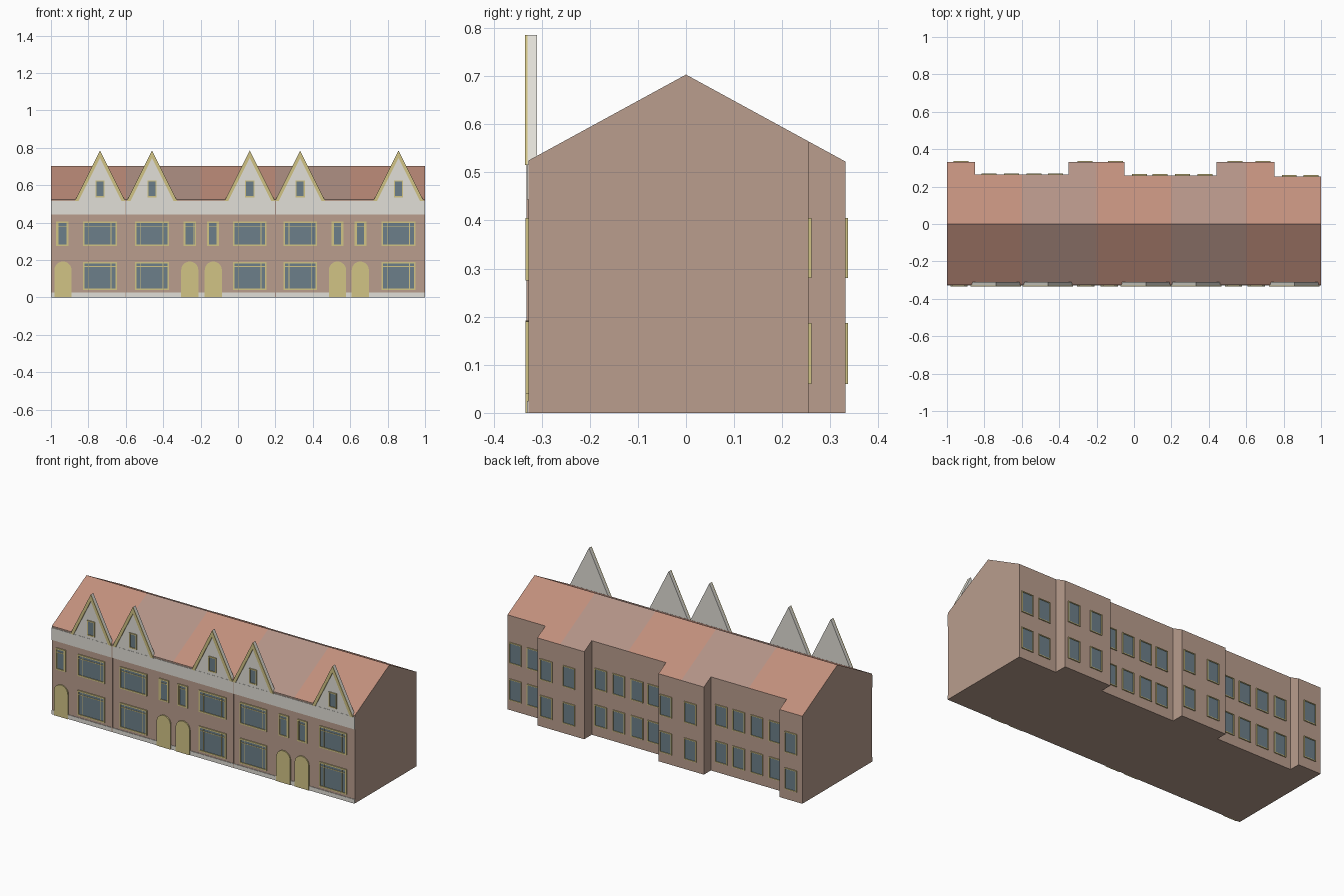
import bpy, bmesh, math
from mathutils import Vector

if "Cube" in bpy.data.objects:
    bpy.data.objects.remove(bpy.data.objects["Cube"])


def material(name, r, g, b):
    m = bpy.data.materials.new(name)
    m.diffuse_color = [(c / 255) ** 2.2 for c in (r, g, b)] + [1]
    m.use_nodes = True
    m.node_tree.nodes["Principled BSDF"].inputs["Base Color"].default_value = m.diffuse_color
    return m


BRICK = material("brick", 184, 156, 140)
ROOF_A = material("clay_tile", 192, 142, 124)
ROOF_B = material("weathered_tile", 178, 146, 134)
WHITE = material("render_white", 224, 222, 214)
YELLOW = material("cream_paint", 208, 194, 132)
GLASS = material("glass", 108, 126, 136)

FRONT, BACK = -0.327, 0.331
EAVES_DROP, RIDGE = 0.18 / 0.33, 0.703


def finish(name, bm, *mats):
    bmesh.ops.recalc_face_normals(bm, faces=bm.faces)
    me = bpy.data.meshes.new(name)
    bm.to_mesh(me)
    bm.free()
    ob = bpy.data.objects.new(name, me)
    bpy.context.collection.objects.link(ob)
    for m in mats:
        me.materials.append(m)
    return ob


def add_plate(bm, pts, y0, y1):
    """Extrude an outline in the XZ plane from y0 to y1."""
    f = bm.faces.new([bm.verts.new((x, y0, z)) for x, z in pts])
    ext = bmesh.ops.extrude_face_region(bm, geom=[f])["geom"]
    bmesh.ops.translate(bm, vec=(0, y1 - y0, 0),
                        verts=[v for v in ext if isinstance(v, bmesh.types.BMVert)])


def add_rect(bm, x0, x1, z0, z1, y0, y1):
    add_plate(bm, [(x0, z0), (x1, z0), (x1, z1), (x0, z1)], y0, y1)


def plate(name, pts, y0, y1, mat):
    bm = bmesh.new()
    add_plate(bm, pts, y0, y1)
    return finish(name, bm, mat)


def rect(name, x0, x1, z0, z1, y0, y1, mat):
    return plate(name, [(x0, z0), (x1, z0), (x1, z1), (x0, z1)], y0, y1, mat)


def window(name, cx, w, z0, z1, wall, out, t, bars=False):
    """Glass pane and raised frame; out is -1 for front and +1 for back."""
    x0, x1 = cx - w / 2, cx + w / 2
    rect(name + "_glass", x0 + t / 2, x1 - t / 2, z0 + t / 2, z1 - t / 2,
         wall - out * 0.002, wall + out * 0.002, GLASS)
    bm = bmesh.new()
    a, b = wall - out * 0.002, wall + out * 0.006
    add_rect(bm, x0, x0 + t, z0, z1, a, b)
    add_rect(bm, x1 - t, x1, z0, z1, a, b)
    add_rect(bm, x0 + t, x1 - t, z0, z0 + t, a, b)
    add_rect(bm, x0 + t, x1 - t, z1 - t, z1, a, b)
    if bars:  # slim mullions and transom
        c = wall + out * 0.004
        for u in (0.17, 0.83):
            x = x0 + u * w
            add_rect(bm, x - 0.002, x + 0.002, z0 + t, z1 - t, a, c)
        zt = z1 - 0.025
        add_rect(bm, x0 + t, x1 - t, zt - 0.002, zt + 0.002, a, c)
    finish(name + "_frame", bm, YELLOW)


# Terrace body: stepped footprint raised and cut by the two roof slopes
bays = [(-1, -0.85, BACK), (-0.85, -0.35, 0.265), (-0.35, -0.05, BACK),
        (-0.05, 0.44, 0.26), (0.44, 0.75, BACK), (0.75, 1, 0.255)]
outline = [(1, FRONT), (-1, FRONT)]
for x0, x1, y in bays:
    outline += [(x0, y), (x1, y)]
bm = bmesh.new()
base = bm.faces.new([bm.verts.new((x, y, 0)) for x, y in outline])
ext = bmesh.ops.extrude_face_region(bm, geom=[base])["geom"]
bmesh.ops.translate(bm, vec=(0, 0, 1.2), verts=[v for v in ext if isinstance(v, bmesh.types.BMVert)])
for side in (-1, 1):
    cut = bmesh.ops.bisect_plane(bm, geom=bm.verts[:] + bm.edges[:] + bm.faces[:],
                                 plane_co=(0, 0, RIDGE), plane_no=(0, side * EAVES_DROP, 1),
                                 clear_outer=True)["geom_cut"]
    bmesh.ops.contextual_create(bm, geom=[e for e in cut if isinstance(e, bmesh.types.BMEdge)])
bmesh.ops.recalc_face_normals(bm, faces=bm.faces)
# Divide the roof into five houses and tint alternate ones
for x in (-0.6, -0.2, 0.2, 0.6):
    top = [f for f in bm.faces if f.normal.z > 0.3]
    geom = list({g for f in top for g in list(f.verts) + list(f.edges)}) + top
    bmesh.ops.bisect_plane(bm, geom=geom, plane_co=(x, 0, 0), plane_no=(1, 0, 0))
bm.normal_update()
for f in bm.faces:
    if f.normal.z > 0.3:
        xs = [v.co.x for v in f.verts]
        house = math.floor(((min(xs) + max(xs)) / 2 + 1) / 0.4)
        f.material_index = 1 + house % 2
finish("terrace_body", bm, BRICK, ROOF_A, ROOF_B)

# White plinth and eaves band, with joints between house pairs
rect("plinth", -1, 1, 0, 0.025, FRONT, FRONT - 0.003, WHITE)
rect("eaves_band", -1, 1, 0.443, 0.516, FRONT + 0.002, FRONT - 0.003, WHITE)
for x in (-0.6, 0.2):
    rect("party_joint", x - 0.002, x + 0.002, 0, 0.516, FRONT, FRONT - 0.0045, BRICK)

# Front gables with bargeboards and attic windows
HW, GZ, GH, T = 0.135, 0.515, 0.27, 0.02
for cx in (-0.738, -0.46, 0.063, 0.332, 0.858):
    plate("gable", [(cx - HW, GZ), (cx + HW, GZ), (cx, GZ + GH)], -0.329, -0.31, WHITE)
    k = GH / HW * T
    plate("bargeboard", [(cx - HW, GZ), (cx, GZ + GH), (cx + HW, GZ),
                         (cx + HW - T, GZ), (cx, GZ + GH - k), (cx - HW + T, GZ)],
          -0.335, -0.329, YELLOW)
    window("attic_window", cx, 0.05, 0.535, 0.625, -0.329, -1, 0.006)

# Front windows: wide ones on both floors, narrow ones above the doors
for cx in (-0.738, -0.46, 0.063, 0.332, 0.858):
    for z0, z1 in ((0.04, 0.19), (0.275, 0.405)):
        window("bay_window", cx, 0.18, z0, z1, FRONT, -1, 0.008, True)
for cx in (-0.94, -0.258, -0.134, 0.532, 0.655):
    window("landing_window", cx, 0.066, 0.275, 0.405, FRONT, -1, 0.008, True)

# Arched front doors
for cx in (-0.936, -0.258, -0.132, 0.532, 0.654):
    r = 0.046
    arch = [(cx + r * math.cos(math.pi * i / 12), 0.146 + r * math.sin(math.pi * i / 12))
            for i in range(13)]
    plate("front_door", [(cx - r, 0), (cx + r, 0)] + arch, FRONT, -0.334, YELLOW)

# Rear windows, two floors on every bay
rear = [(BACK, (-0.925, -0.262, -0.10, 0.54, 0.69)),
        (0.265, (-0.776, -0.655, -0.535, -0.42)),
        (0.26, (0.03, 0.14, 0.26, 0.38)), (0.255, (0.83, 0.946))]
for wall, centres in rear:
    for cx in centres:
        for z0, z1 in ((0.06, 0.187), (0.28, 0.405)):
            window("rear_window", cx, 0.08, z0, z1, wall, 1, 0.005)
